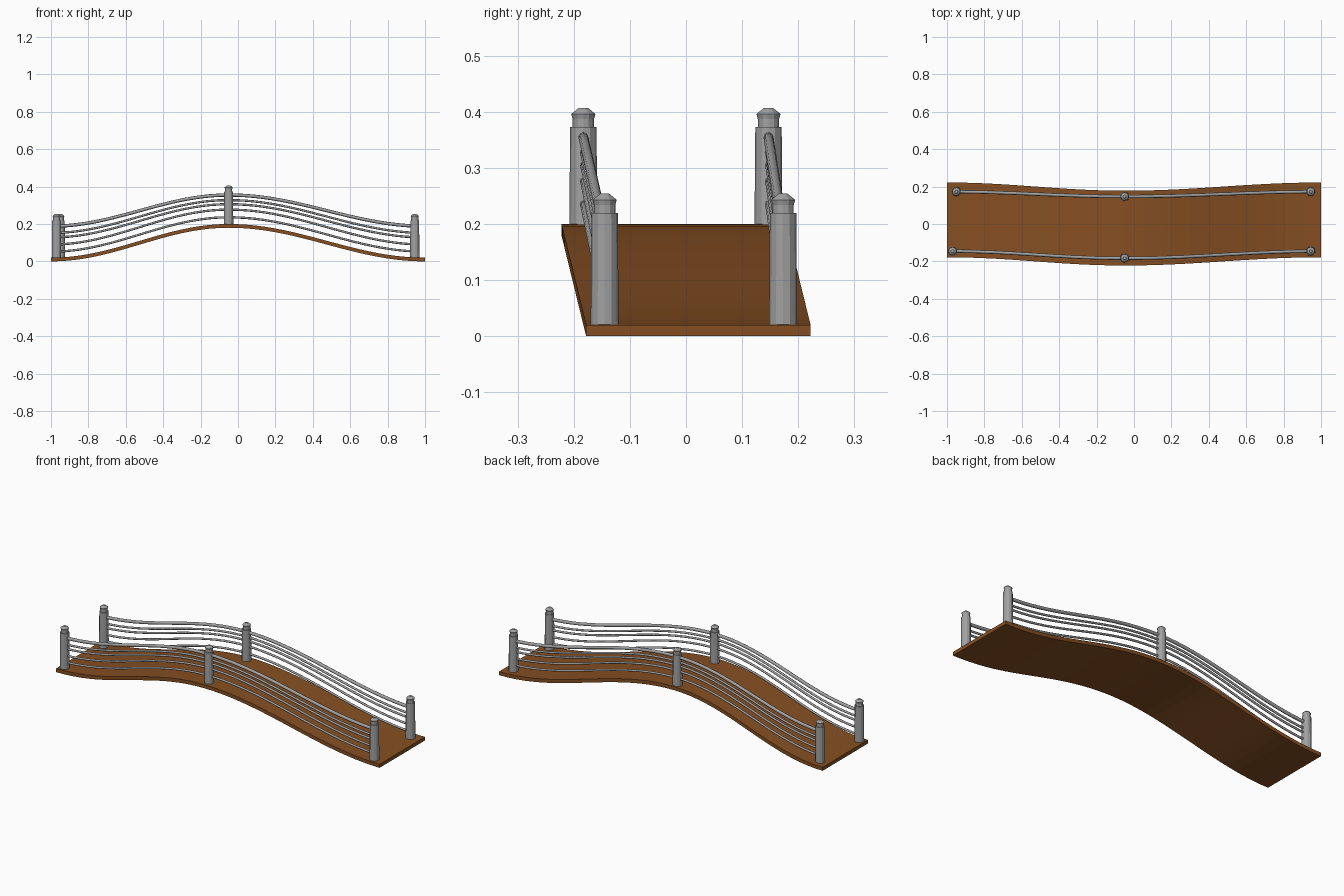
import bpy, bmesh, math

if "Cube" in bpy.data.objects:
    bpy.data.objects.remove(bpy.data.objects["Cube"])

PEAK = -0.05


def mat(name, col):
    m = bpy.data.materials.new(name)
    m.diffuse_color = (*col, 1)
    m.use_nodes = True
    m.node_tree.nodes["Principled BSDF"].inputs["Base Color"].default_value = m.diffuse_color
    return m


WOOD = mat("brown wood", (0.235, 0.078, 0.016))
STEEL = mat("grey metal", (0.36, 0.36, 0.36))


def swell(x):
    """0 at both ends of the bridge, 1 at the crest."""
    span = 1 - PEAK if x > PEAK else 1 + PEAK
    return 0.5 * (1 + math.cos(math.pi * (x - PEAK) / span))


def make(name, bm, material):
    bmesh.ops.recalc_face_normals(bm, faces=bm.faces)
    me = bpy.data.meshes.new(name)
    bm.to_mesh(me)
    bm.free()
    me.materials.append(material)
    ob = bpy.data.objects.new(name, me)
    bpy.context.collection.objects.link(ob)
    return ob


def loft(bm, rings):
    """Skin a list of rings and cap both ends."""
    rows = [[bm.verts.new(p) for p in r] for r in rings]
    n = len(rows[0])
    for a, b in zip(rows, rows[1:]):
        for i in range(n):
            j = (i + 1) % n
            bm.faces.new((a[i], a[j], b[j], b[i]))
    bm.faces.new(rows[0])
    bm.faces.new(rows[-1])


# Deck: a thin slab that arches up and bows sideways
bm = bmesh.new()
rings = []
for k in range(41):
    x = -1 + k / 20
    s = swell(x)
    yc, z = 0.022 - 0.044 * s, 0.18 * s
    rings.append([(x, yc - 0.2, z), (x, yc + 0.2, z),
                  (x, yc + 0.2, z + 0.02), (x, yc - 0.2, z + 0.02)])
loft(bm, rings)
make("deck", bm, WOOD)


# Posts: tapered shaft with a flared, pointed cap
def post(name, x, y, base, height):
    profile = [(0.025, -0.004), (0.0235, height), (0.019, height),
               (0.019, height + 0.014), (0.0215, height + 0.023),
               (0.008, height + 0.034)]
    bm = bmesh.new()
    loft(bm, [[(x + r * math.cos(a), y + r * math.sin(a), base + z)
               for a in (math.tau * i / 12 for i in range(12))]
              for r, z in profile])
    make(name, bm, STEEL)


# Rails: (height above deck at ends, at crest, radius)
RAILS = [(0.168, 0.155, 0.009), (0.132, 0.128, 0.006), (0.108, 0.106, 0.006),
         (0.07, 0.077, 0.006), (0.032, 0.036, 0.006)]


def rail(name, x0, x1, y_end, y_mid, h_end, h_mid, rad):
    bm = bmesh.new()
    rings = []
    for k in range(41):
        x = x0 + (x1 - x0) * k / 40
        s = swell(x)
        y = y_end + (y_mid - y_end) * s
        z = 0.02 + 0.18 * s + h_end + (h_mid - h_end) * s
        rings.append([(x, y + rad * math.cos(a), z + rad * math.sin(a))
                      for a in (math.tau * i / 8 for i in range(8))])
    loft(bm, rings)
    ob = make(name, bm, STEEL)
    for p in ob.data.polygons:
        p.use_smooth = len(p.vertices) == 4


for side, xl, y_end, y_mid in (("front", -0.97, -0.145, -0.183),
                               ("back", -0.95, 0.173, 0.147)):
    post(side + "_left_post", xl, y_end, 0.02, 0.2)
    post(side + "_middle_post", PEAK, y_mid, 0.2, 0.173)
    post(side + "_right_post", 0.945, y_end, 0.02, 0.2)
    for i, (he, hm, r) in enumerate(RAILS):
        rail(f"{side}_rail_{i + 1}", xl, 0.945, y_end, y_mid, he, hm, r)
